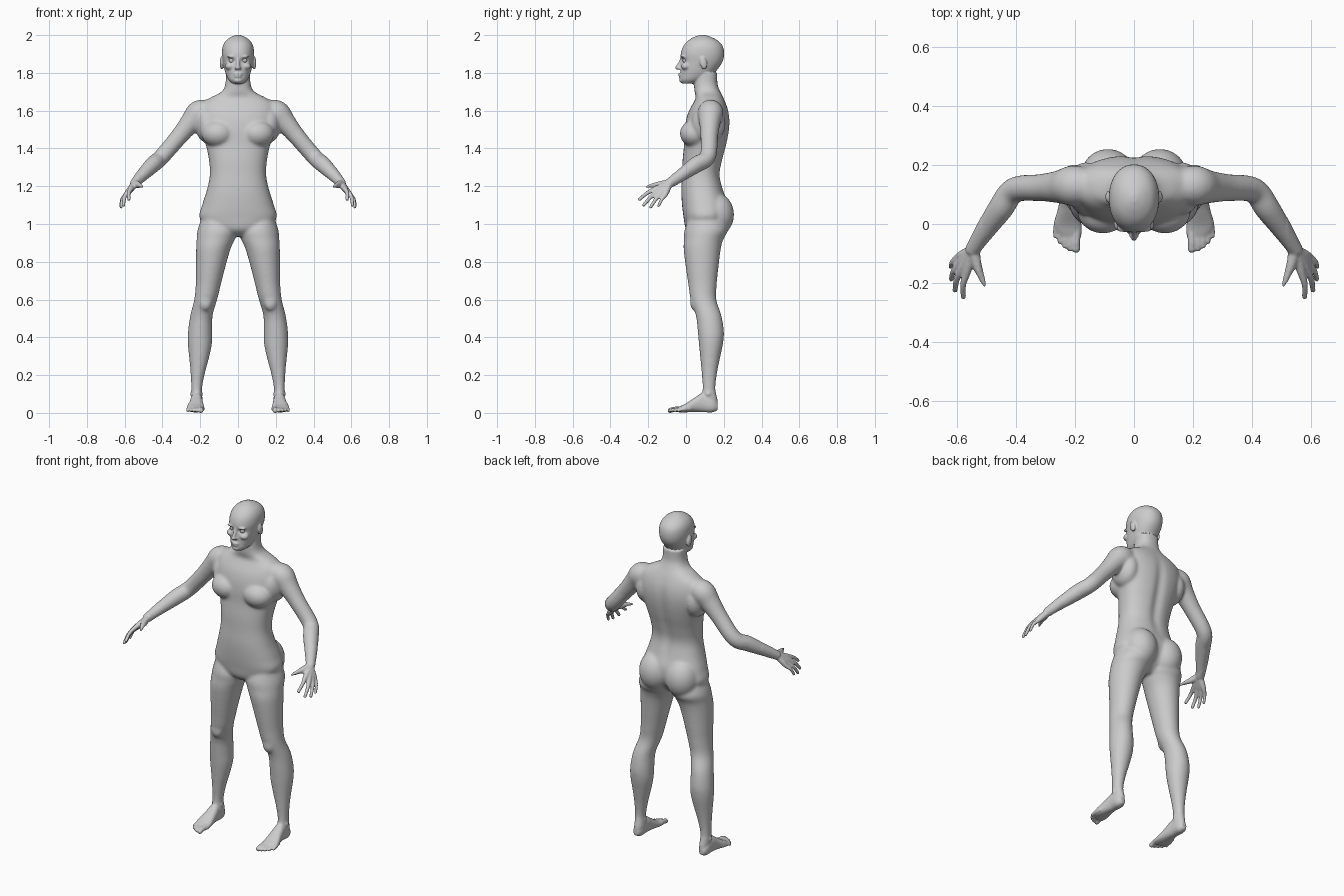
import bpy, bmesh, math
from mathutils import Vector, Matrix

bm = bmesh.new()


def resample(rows, n):
    """Catmull-Rom interpolation of rows of numbers."""
    pts = [Vector(r) for r in rows]
    out = []
    for i in range(len(pts) - 1):
        p0, p1, p2 = pts[max(i - 1, 0)], pts[i], pts[i + 1]
        p3 = pts[min(i + 2, len(pts) - 1)]
        for k in range(n):
            t = k / n
            out.append(0.5 * (2 * p1 + (p2 - p0) * t + (2 * p0 - 5 * p1 + 4 * p2 - p3) * t * t
                              + (3 * p1 - p0 - 3 * p2 + p3) * t ** 3))
    return out + [pts[-1]]


def skin(rings):
    """Closed skin over rings of points."""
    vs = [[bm.verts.new(p) for p in r] for r in rings]
    n = len(vs[0])
    for a, b in zip(vs, vs[1:]):
        for i in range(n):
            bm.faces.new((a[i], a[(i + 1) % n], b[(i + 1) % n], b[i]))
    bm.faces.new(vs[0][::-1])
    bm.faces.new(vs[-1])


def loft(rows, axis="z", side=1, p=1.0, n=32):
    """Rows of (position, x min, x max, depth min, depth max)."""
    rings = []
    for h, x0, x1, d0, d1 in resample(rows, 5):
        ring = []
        for i in range(n):
            t = 2 * math.pi * i / n
            c, s = math.cos(t), math.sin(t)
            x = (x0 + x1) / 2 + (x1 - x0) / 2 * math.copysign(abs(c) ** p, c)
            d = (d0 + d1) / 2 + (d1 - d0) / 2 * math.copysign(abs(s) ** p, s)
            ring.append((side * x, d, h) if axis == "z" else (side * x, h, d))
        rings.append(ring)
    skin(rings)


def ball(loc, rad, side=1, rot=0):
    m = Matrix.Translation((side * loc[0], loc[1], loc[2])) @ Matrix.Rotation(rot, 4, "X") @ Matrix.Diagonal((*rad, 1))
    bmesh.ops.create_uvsphere(bm, u_segments=24, v_segments=16, radius=1, matrix=m)


def tube(rows, side=1, n=16):
    """Round limb through rows of (x, y, z, radius) with ball ends."""
    pts = resample(rows, 5)
    rings = []
    for i, q in enumerate(pts):
        d = (pts[min(i + 1, len(pts) - 1)] - pts[max(i - 1, 0)]).to_3d().normalized()
        u = d.cross(Vector((0.3, 0.5, 0.8))).normalized()
        w = d.cross(u)
        c = [q.to_3d() + q[3] * (u * math.cos(2 * math.pi * k / n) + w * math.sin(2 * math.pi * k / n))
             for k in range(n)]
        rings.append([(side * v.x, v.y, v.z) for v in c])
    skin(rings)
    for q in (pts[0], pts[-1]):
        ball(q[:3], (q[3],) * 3, side)


# torso and neck: z, half width, front, back
torso = [(.935, .05, .04, .14), (.97, .13, .0, .18), (1.03, .203, -.012, .218), (1.10, .190, -.021, .222),
         (1.18, .165, -.025, .198), (1.26, .149, -.021, .181), (1.34, .154, -.018, .195),
         (1.42, .170, -.010, .216), (1.49, .190, -.008, .229), (1.55, .203, .0, .232),
         (1.60, .202, .016, .225), (1.64, .190, .038, .211), (1.67, .145, .052, .197),
         (1.70, .088, .045, .182), (1.74, .067, .043, .167), (1.80, .064, .05, .165)]
loft([(z, -w, w, f, b) for z, w, f, b in torso], p=.86, n=48)

# head: z, half width, front, back
head = [(1.743, .028, -.018, .04), (1.762, .049, -.031, .095), (1.79, .063, -.030, .14), (1.82, .072, -.029, .168),
        (1.86, .080, -.027, .194), (1.90, .085, -.028, .202), (1.94, .081, -.015, .195), (1.97, .065, .010, .170),
        (1.99, .038, .043, .133), (2.001, .010, .075, .1)]
loft([(z, -w, w, f, b) for z, w, f, b in head], p=.93, n=48)

# nose, lips, chin
tube([(0, -.024, 1.875, .008), (0, -.034, 1.85, .009), (0, -.046, 1.828, .011)])
ball((0, -.028, 1.793), (.024, .013, .006))
ball((0, -.027, 1.781), (.021, .013, .006))
ball((0, -.021, 1.76), (.022, .015, .013))

# legs: z, inner x, outer x, front, back
leg = [(1.04, .06, .19, .02, .19), (.97, .004, .214, -.008, .222), (.92, .016, .219, -.011, .198),
       (.866, .040, .222, -.013, .184), (.76, .070, .223, .0, .171), (.68, .090, .224, .012, .163),
       (.60, .110, .232, .024, .161), (.515, .134, .253, .052, .188), (.43, .136, .265, .062, .201),
       (.364, .138, .266, .068, .196), (.283, .155, .258, .076, .179), (.205, .176, .251, .083, .164),
       (.125, .190, .248, .087, .156), (.06, .188, .246, .075, .168), (.015, .194, .242, .08, .165)]
# feet: y, inner x, outer x, bottom, top
foot = [(.168, .205, .235, .015, .05), (.14, .190, .249, .003, .08), (.09, .188, .251, .004, .105),
        (.05, .184, .258, .005, .083), (.0, .178, .271, .003, .05), (-.03, .177, .262, .003, .036),
        (-.052, .182, .236, .004, .027)]
# arms: x, y, z, radius
arm = [(.15, .130, 1.595, .058), (.205, .130, 1.587, .069), (.25, .126, 1.538, .057), (.313, .123, 1.462, .047),
       (.405, .115, 1.355, .044), (.45, .055, 1.315, .044), (.497, -.012, 1.268, .036), (.545, -.085, 1.217, .026)]
wrist = Vector((.547, -.09, 1.212))
# fingers: knuckle, tip, radius
fingers = [((.568, -.168, 1.183), (.578, -.247, 1.130), .0105), ((.584, -.154, 1.169), (.606, -.224, 1.100), .0108),
           ((.592, -.134, 1.158), (.619, -.187, 1.090), .0102), ((.596, -.111, 1.152), (.621, -.145, 1.097), .0092)]
# toes: base x, tip x, tip y, radius
toes = [(.194, .196, -.084, .014), (.213, .216, -.084, .0098), (.230, .234, -.074, .0095),
        (.246, .251, -.060, .009), (.259, .266, -.040, .0088)]

for s in (1, -1):
    loft(leg, side=s)
    loft(foot, "y", s, .85)
    tube(arm, s, 24)
    for k, tip, r in fingers:
        k, tip = Vector(k), Vector(tip)
        start = wrist.lerp(k, .1)
        mid = k.lerp(tip, .5) + Vector((.006, 0, .006))
        tube([(*start, .019), (*wrist.lerp(k, .65), .0165), (*k, r * 1.3), (*mid, r), (*tip, r * .85)], s)
    tube([(.542, -.1, 1.215, .02), (.531, -.14, 1.208, .018), (.516, -.178, 1.204, .0125),
          (.506, -.208, 1.197, .01)], s)
    for bx, tx, ty, r in toes:
        tube([(bx, ty + .06, .022, r), (tx, ty + .025, .02, r * .95), (tx, ty, .013, r)], s)
    ball((.088, .158, 1.05), (.095, .097, .115), s)          # buttock
    ball((.105, .045, 1.478), (.088, .078, .072), s, -.15)   # chest
    ball((.165, .12, 1.53), (.062, .09, .10), s)             # side of upper back
    ball((.087, .092, 1.852), (.010, .019, .034), s, .2)     # ear
    ball((.033, -.016, 1.886), (.026, .013, .007), s)        # brow
    ball((.042, .0, 1.835), (.027, .026, .02), s)            # cheek
    ball((.009, -.035, 1.825), (.009, .012, .008), s)        # nostril
    ball((.172, .045, .585), (.035, .024, .045), s)          # kneecap
    ball((.22, .118, .1), (.034, .022, .022), s)             # ankle

# fuse all parts into one skin
bmesh.ops.recalc_face_normals(bm, faces=bm.faces)
mesh = bpy.data.meshes.new("body")
bm.to_mesh(mesh)
bm.free()
body = bpy.data.objects.new("body", mesh)
bpy.context.collection.objects.link(body)
rm = body.modifiers.new("fuse", "REMESH")
rm.mode = "VOXEL"
rm.voxel_size = .005
dg = bpy.context.evaluated_depsgraph_get()
fused = bpy.data.meshes.new_from_object(body.evaluated_get(dg))
body.modifiers.clear()
body.data = fused

# sculpt spine groove and eye sockets, mark the parts to smooth strongly
soft = body.vertex_groups.new(name="soft")
chosen = []
for v in fused.vertices:
    c = v.co
    if c.y > .1 and 1.12 < c.z < 1.66:
        c.y -= .014 * math.exp(-(c.x / .026) ** 2) * math.sin(math.pi * (c.z - 1.12) / .54)
    if c.y < .03 and c.z > 1.8:
        c.y += .013 * math.exp(-((abs(c.x) - .034) / .017) ** 2 - ((c.z - 1.866) / .011) ** 2)
    if .11 < c.z < 1.735 and abs(c.x) < .52:
        chosen.append(v.index)
soft.add(chosen, 1.0, "REPLACE")
for name, group, count in (("smooth_body", "soft", 40), ("smooth_all", "", 3)):
    m = body.modifiers.new(name, "SMOOTH")
    m.factor, m.iterations, m.vertex_group = .5, count, group
fused.polygons.foreach_set("use_smooth", [True] * len(fused.polygons))

# eyes
for s, name in ((1, "left_eye"), (-1, "right_eye")):
    bpy.ops.mesh.primitive_uv_sphere_add(segments=24, ring_count=16, radius=.0135, location=(s * .034, -.004, 1.866))
    bpy.context.object.name = name
    bpy.ops.object.shade_smooth()
